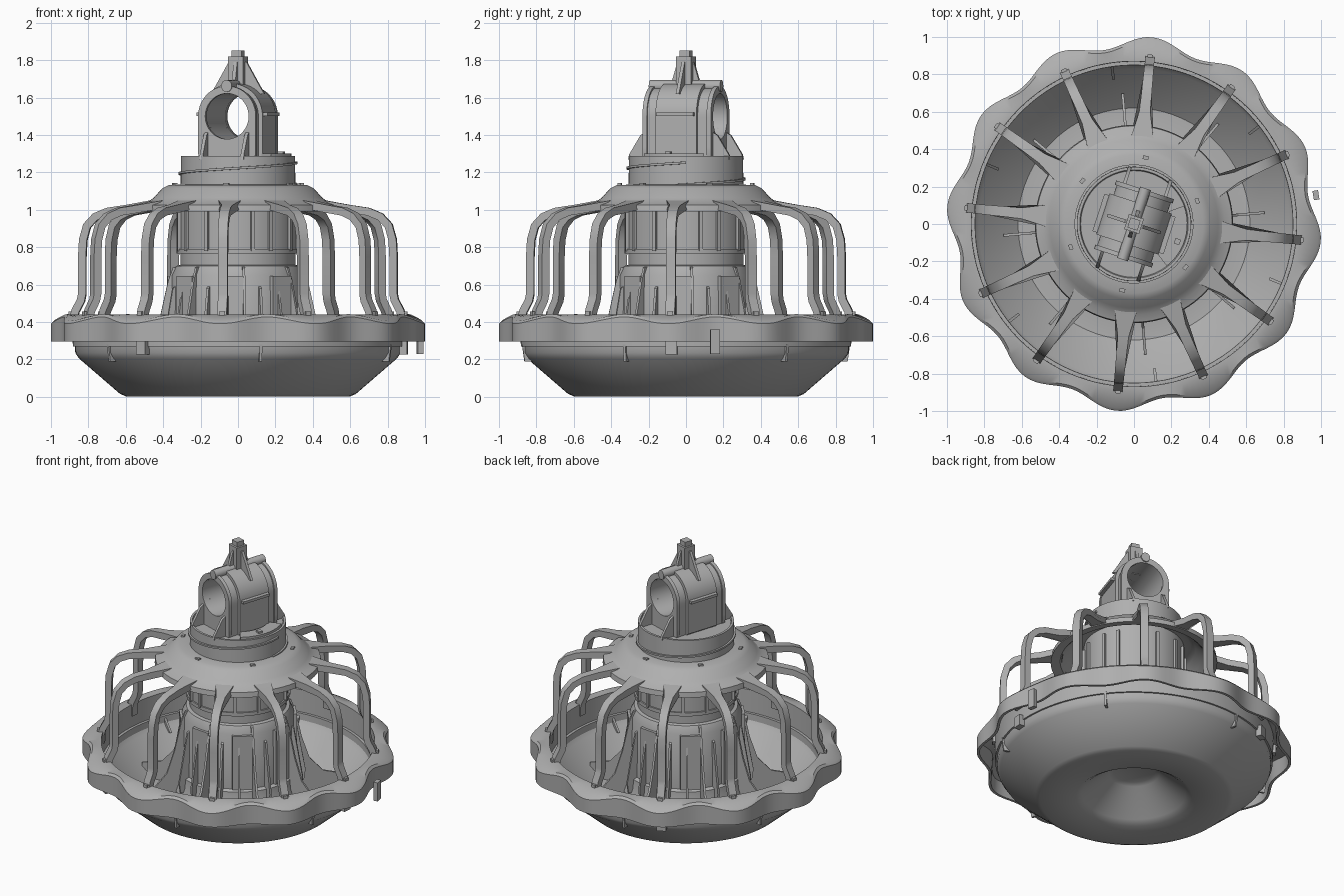
import bpy, bmesh, math
from mathutils import Matrix, Vector

cube = bpy.data.objects.get("Cube")
if cube:
    bpy.data.objects.remove(cube)

grey = bpy.data.materials.new("moulded grey")
grey.use_nodes = True
GREY = (0.43, 0.43, 0.43, 1)
grey.diffuse_color = GREY
grey.node_tree.nodes["Principled BSDF"].inputs["Base Color"].default_value = GREY

parts = []
START = -5.5                                   # bar and lobe phase in degrees
BARS = [START + 30 * k for k in range(12)]


def finish(name, bm, turn=0):
    bmesh.ops.remove_doubles(bm, verts=bm.verts, dist=1e-5)
    bmesh.ops.recalc_face_normals(bm, faces=bm.faces)
    mesh = bpy.data.meshes.new(name)
    bm.to_mesh(mesh)
    bm.free()
    mesh.materials.append(grey)
    ob = bpy.data.objects.new(name, mesh)
    ob.rotation_euler.z = math.radians(turn)
    bpy.context.collection.objects.link(ob)
    parts.append(ob)
    return ob


def loft(name, rings, wrap=False, turn=0):
    """Skin closed rings of points; wrap joins last to first, else cap both ends."""
    bm = bmesh.new()
    vs = [[bm.verts.new(p) for p in ring] for ring in rings]
    n = len(rings[0])
    pairs = list(zip(vs, vs[1:])) + ([(vs[-1], vs[0])] if wrap else [])
    for a, b in pairs:
        for i in range(n):
            j = (i + 1) % n
            bm.faces.new((a[i], a[j], b[j], b[i]))
    if not wrap:
        bm.faces.new(vs[0])
        bm.faces.new(vs[-1])
    return finish(name, bm, turn)


def polar(r, a, z):
    return (r * math.cos(a), r * math.sin(a), z)


def lathe(name, profile, steps=96):
    return loft(name, [[polar(r, math.tau * k / steps, z) for r, z in profile]
                       for k in range(steps)], wrap=True)


def plates(name, outline, thick, angles, flare=None, turn=0, shift=0):
    """Extrude an (r, z) outline sideways and repeat it around the axis."""
    bm = bmesh.new()
    for deg in angles:
        rot = Matrix.Rotation(math.radians(deg), 3, 'Z')
        sides = []
        for s in (-1, 1):
            sides.append([bm.verts.new(rot @ Vector((r, shift + s * (thick / 2 + (flare(r) if flare else 0)), z)))
                          for r, z in outline])
        n = len(outline)
        for i in range(n):
            j = (i + 1) % n
            bm.faces.new((sides[0][i], sides[0][j], sides[1][j], sides[1][i]))
        bm.faces.new(sides[0])
        bm.faces.new(sides[1])
    return finish(name, bm, turn)


def rect(r0, r1, z0, z1):
    return [(r0, z0), (r1, z0), (r1, z1), (r0, z1)]


def ribbon(path, half):
    """Thicken an (r, z) path into a closed outline."""
    pts = [Vector(p) for p in path]
    left, right = [], []
    for i, p in enumerate(pts):
        t = (pts[min(i + 1, len(pts) - 1)] - pts[max(i - 1, 0)]).normalized()
        nrm = Vector((-t.y, t.x)) * half
        left.append(tuple(p + nrm))
        right.append(tuple(p - nrm))
    return left + right[::-1]


# Feed pan with raised centre cone
lathe("feed_pan", [
    (0, 0.19), (0.13, 0.19), (0.16, 0.175), (0.33, 0.03), (0.37, 0.005), (0.60, 0.003), (0.63, 0.015),
    (0.85, 0.205), (0.87, 0.235), (0.872, 0.285), (0.85, 0.285), (0.848, 0.24),
    (0.83, 0.215), (0.62, 0.035), (0.38, 0.03), (0.345, 0.05), (0.17, 0.2), (0.13, 0.212), (0, 0.212)])

# Scalloped rim: hollow skirt with twelve lobes
rings = []
for k in range(192):
    a = math.tau * k / 192
    wave = math.cos(12 * (a - math.radians(START)))
    R, top = 0.973 + 0.03 * wave, 0.424 - 0.018 * wave
    prof = [(R, 0.295), (R, top - 0.015), (R - 0.015, top), (0.895, 0.44), (0.87, 0.44), (0.868, 0.27),
            (0.883, 0.27), (0.888, 0.42), (R - 0.025, top - 0.02), (R - 0.018, 0.295)]
    rings.append([polar(r, a, z) for r, z in prof])
loft("scalloped_rim", rings, wrap=True)

# Small tabs below the rim
plates("pan_tabs", [(0.78, 0.19), (0.872, 0.19), (0.885, 0.28), (0.86, 0.28)], 0.015,
       [-82 + 60 * k for k in range(6)])
plates("rim_clips", rect(0.87, 0.91, 0.225, 0.3), 0.06, [-125, -5, 115])
plates("rim_latch", rect(0.97, 1.0, 0.23, 0.36), 0.05, [9])

# Grill bars sweeping from the hub down to the rim
path = [(0.46, 1.03), (0.6, 1.005), (0.7, 0.99), (0.765, 0.963), (0.81, 0.915), (0.831, 0.84),
        (0.836, 0.75), (0.836, 0.55), (0.843, 0.515), (0.872, 0.46), (0.882, 0.42), (0.882, 0.36)]


def bar_flare(r):
    return 0.006 * (0.88 - r) / 0.4 + 0.6 * max(0, 0.56 - r) ** 1.3


plates("grill_bars", ribbon(path, 0.021), 0.05, BARS, bar_flare)
plates("bar_feet", rect(0.87, 0.91, 0.40, 0.455), 0.03, BARS)

# Flared hub that carries the bars
lathe("hub_cone", [
    (0.29, 1.135), (0.37, 1.132), (0.405, 1.115), (0.45, 1.065), (0.485, 1.04), (0.525, 1.025), (0.53, 0.99),
    (0.47, 1.0), (0.43, 1.04), (0.39, 1.085), (0.36, 1.1), (0.29, 1.1)])
plates("hub_studs", rect(0.35, 0.37, 1.12, 1.142), 0.03, [20 + 60 * k for k in range(6)])

# Hollow feed drum
lathe("feed_drum", [
    (0.318, 1.11), (0.318, 0.775), (0.308, 0.77), (0.308, 0.705), (0.33, 0.70), (0.355, 0.65), (0.36, 0.27),
    (0.385, 0.26), (0.39, 0.2), (0.41, 0.14), (0.39, 0.14), (0.37, 0.2), (0.335, 0.27), (0.335, 0.64),
    (0.29, 0.70), (0.29, 1.11)])
lathe("drum_band", [(0.3, 0.79), (0.328, 0.79), (0.328, 0.765), (0.3, 0.765)])
plates("drum_upper_ribs", rect(0.30, 0.335, 0.78, 1.05), 0.02,
       [d + 45 * k for k in range(8) for d in (14, 32)])
plates("drum_panels", rect(0.34, 0.372, 0.27, 0.645), 0.13, [START + 45 * k for k in range(8)])
FINS = [5 + 45 * k for k in range(8)]
plates("drum_fins", [(0.32, 0.70), (0.35, 0.69), (0.375, 0.62), (0.42, 0.42), (0.47, 0.27), (0.56, 0.17),
                     (0.70, 0.13), (0.70, 0.105), (0.61, 0.03), (0.38, 0.03), (0.38, 0.2), (0.34, 0.27)], 0.014, FINS)
plates("drum_gussets", [(0.34, 0.60), (0.37, 0.58), (0.43, 0.24), (0.42, 0.17), (0.35, 0.17)], 0.014,
       [d + s for d in FINS for s in (-14, 14)])

# Neck with helical thread
lathe("neck", [(0, 1.275), (0.285, 1.275), (0.29, 1.287), (0.305, 1.287), (0.307, 1.12),
               (0.285, 1.12), (0.285, 1.255), (0, 1.255)])
rings = []
for k in range(97):
    deg = -10 + 370 * k / 96
    z, a = 1.132 + 0.12 * k / 96, math.radians(deg)
    rings.append([polar(r, a, z + h) for r, h in ((0.295, -0.007), (0.318, -0.006), (0.318, 0.006), (0.295, 0.007))])
loft("neck_thread", rings)

# Curved stop on top of the neck
loft("neck_stop", [[polar(r, math.radians(d), z) for r, z in rect(0.20, 0.285, 1.26, 1.30)]
                   for d in range(-52, 22, 6)])
plates("neck_stop_pin", rect(0.235, 0.265, 1.29, 1.312), 0.03, [-22])

# Pipe saddle: arched body with a through hole
TURN = -18
N = 64


def arch(name, half_len, half_w, bore, mid=0):
    outer, inner = [], []
    for k in range(N):
        a = math.tau * k / N
        c, s = math.cos(a), math.sin(a)
        d = half_w
        if s < 0:
            d = min(half_w / max(abs(c), 1e-6), 0.23 / -s)
        outer.append((d * c, 1.5 + d * s))
        inner.append((bore * c, 1.5 + bore * s))
    y0, y1 = mid - half_len, mid + half_len
    loft(name, [[(x, y, z) for x, z in pts] for pts, y in
                ((outer, y0), (outer, y1), (inner, y1), (inner, y0))], wrap=True, turn=TURN)


arch("saddle_body", 0.175, 0.152, 0.125)
arch("saddle_band", 0.115, 0.175, 0.13)
for y in (-0.18, 0.18):
    arch("saddle_collar", 0.012, 0.162, 0.122, y)

# Saddle gussets running down to the neck
for x in (-0.115, 0.115):
    plates("saddle_gussets", [(0.14, 1.27), (0.285, 1.27), (0.28, 1.295), (0.215, 1.40), (0.14, 1.44)], 0.018,
           [90, 270], turn=TURN, shift=x)

# Ridge along the saddle top and ribs on its sides
loft("saddle_ridge", [[(0.03 * math.cos(math.tau * k / 16), y, 1.662 + 0.032 * math.sin(math.tau * k / 16))
                       for k in range(16)] for y in (-0.2, 0.2)], turn=TURN)
plates("side_ribs", rect(0.15, 0.20, 1.502, 1.52), 0.21, [0, 180], turn=TURN)

# Top post with cross webs and cap
plates("top_post", rect(-0.042, 0.042, 1.62, 1.82), 0.084, [0], turn=TURN)
plates("post_cap", rect(-0.028, 0.028, 1.8, 1.852), 0.056, [0], turn=TURN)
plates("post_webs", [(0, 1.62), (0.15, 1.62), (0.125, 1.66), (0.05, 1.79), (0, 1.79)], 0.018,
       [0, 180], turn=TURN)
plates("post_end_webs", [(0, 1.64), (0.085, 1.66), (0.045, 1.79), (0, 1.79)], 0.02, [90, 270], turn=TURN)

# Smooth curved faces while keeping edges crisp
bpy.ops.object.select_all(action='DESELECT')
for ob in parts:
    ob.select_set(True)
bpy.context.view_layer.objects.active = parts[0]
bpy.ops.object.shade_smooth_by_angle(angle=math.radians(32))
